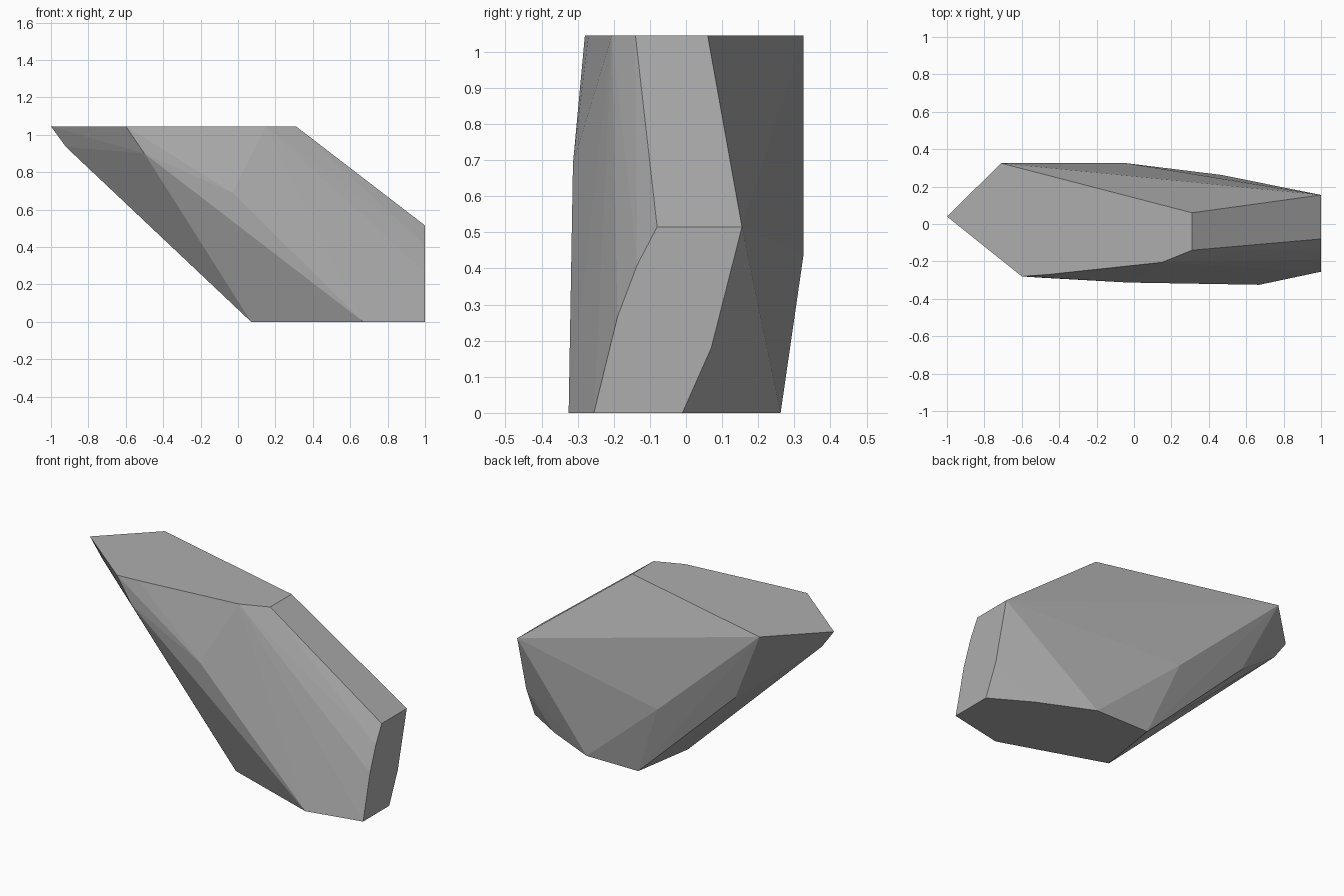
import bpy
import bmesh
import math
from mathutils import Vector

# Remove the default object
default = bpy.data.objects.get("Cube")
if default:
    bpy.data.objects.remove(default, do_unlink=True)


def make_material(name, value):
    material = bpy.data.materials.new(name)
    material.use_nodes = True
    colour = (value, value, value, 1)
    material.diffuse_color = colour
    shader = material.node_tree.nodes["Principled BSDF"]
    shader.inputs["Base Color"].default_value = colour
    return material


def at_height(outline, height):
    return [Vector((x, y, height)) for x, y in outline]


def at_side(outline, side):
    return [Vector((side, y, z)) for y, z in outline]


# Flat cuts that bound the boulder: top, base and left side
TOP = 1.045
top_cut = [(-1, .04), (-.6, -.28), (-.46, -.27), (.15, -.205),
           (.31, -.14), (.31, .06), (-.71, .325)]
base_cut = [(.07, -.12), (.67, -.325), (1, -.255), (1, -.01),
            (.78, .12), (.47, .262), (.13, .262)]
side_cut = [(-.08, .515), (.155, .515), (.07, .18),
            (-.19, .265), (-.135, .41)]

# Chipped corners standing out between the cuts
corners = [(-.92, .04, .935), (-.5, -.287, .9), (-.03, -.313, .69),
           (.33, -.29, .46), (-.04, .325, .435), (-.51, .265, .61)]

points = at_height(top_cut, TOP) + at_height(base_cut, 0)
points += at_side(side_cut, 1) + [Vector(corner) for corner in corners]

# Wrap all the corners in one faceted skin
bm = bmesh.new()
for point in points:
    bm.verts.new(point)
result = bmesh.ops.convex_hull(bm, input=bm.verts[:])
loose = [vert for vert in bm.verts if not vert.link_faces]
bmesh.ops.delete(bm, geom=loose, context="VERTS")

# Merge triangles lying in the same plane into clean faces
bmesh.ops.dissolve_limit(bm, angle_limit=math.radians(1),
                         verts=bm.verts[:], edges=bm.edges[:])
bmesh.ops.recalc_face_normals(bm, faces=bm.faces[:])
for face in bm.faces:
    face.smooth = False

mesh = bpy.data.meshes.new("boulder")
bm.to_mesh(mesh)
bm.free()
mesh.materials.append(make_material("stone grey", .42))
boulder = bpy.data.objects.new("boulder", mesh)
bpy.context.collection.objects.link(boulder)
